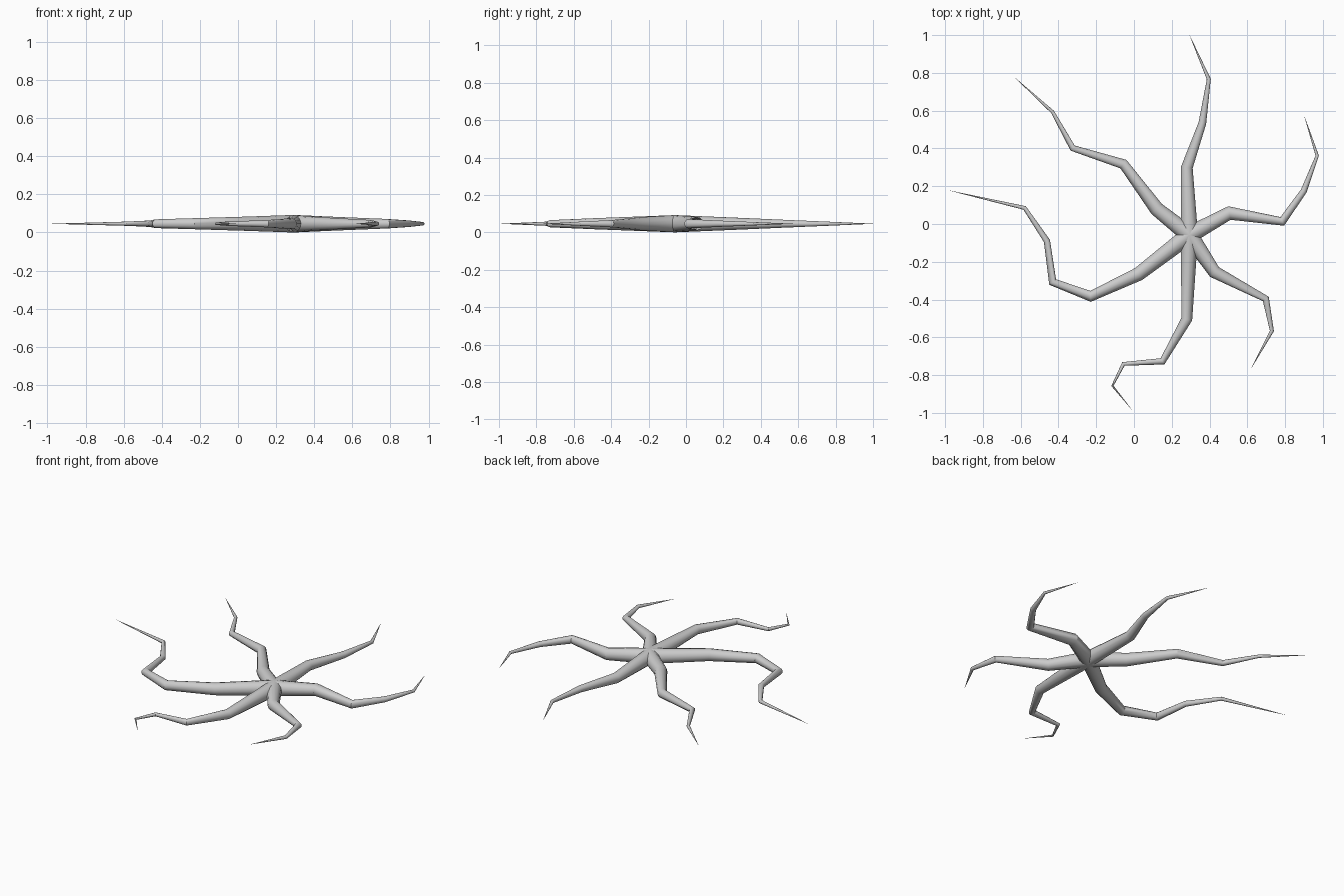
import bpy
from mathutils import Vector

if "Cube" in bpy.data.objects:
    bpy.data.objects.remove(bpy.data.objects["Cube"])

# Single plain grey material
grey = bpy.data.materials.new("plain_grey")
grey.use_nodes = True
colour = (0.6, 0.6, 0.6, 1)
grey.diffuse_color = colour
grey.node_tree.nodes["Principled BSDF"].inputs["Base Color"].default_value = colour

RADIUS = 0.046
HUB = (0.293, -0.058)

# Centre lines of the crooked arms, from the hub outwards
ARMS = {
    "back_arm": [(.28, .30), (.362, .534), (.396, .767), (.294, 1)],
    "back_right_arm": [(.12, .08), (-.056, .317), (-.325, .402), (-.431, .593), (-.627, .772)],
    "right_arm": [(.024, -.265), (-.23, -.383), (-.431, -.307), (-.461, -.09),
                  (-.579, .085), (-.976, .177)],
    "front_arm": [(.28, -.503), (.151, -.727), (-.056, -.741), (-.114, -.857), (-.01, -.985)],
    "front_left_arm": [(.426, -.254), (.698, -.397), (.73, -.566), (.622, -.762)],
    "left_arm": [(.505, .058), (.785, .014), (.899, .175), (.97, .362), (.902, .571)],
}


def make_arm(name, path):
    """Round tube along the path, tapering evenly from the hub to a point."""
    points = [Vector((x, y, RADIUS)) for x, y in [HUB] + path]
    travelled = [0]
    for a, b in zip(points, points[1:]):
        travelled.append(travelled[-1] + (b - a).length)

    curve = bpy.data.curves.new(name, "CURVE")
    curve.dimensions = "3D"
    curve.bevel_depth = RADIUS
    curve.bevel_resolution = 4
    curve.use_fill_caps = True
    spline = curve.splines.new("POLY")
    spline.points.add(len(points) - 1)
    for point, position, distance in zip(spline.points, points, travelled):
        point.co = (*position, 1)
        point.radius = max(1 - distance / travelled[-1], 0.01)
    curve.materials.append(grey)

    arm = bpy.data.objects.new(name, curve)
    bpy.context.collection.objects.link(arm)
    bpy.ops.object.select_all(action="DESELECT")
    arm.select_set(True)
    bpy.context.view_layer.objects.active = arm
    bpy.ops.object.convert(target="MESH")
    bpy.ops.object.shade_smooth_by_angle(angle=0.6)


for arm_name, arm_path in ARMS.items():
    make_arm(arm_name, arm_path)
